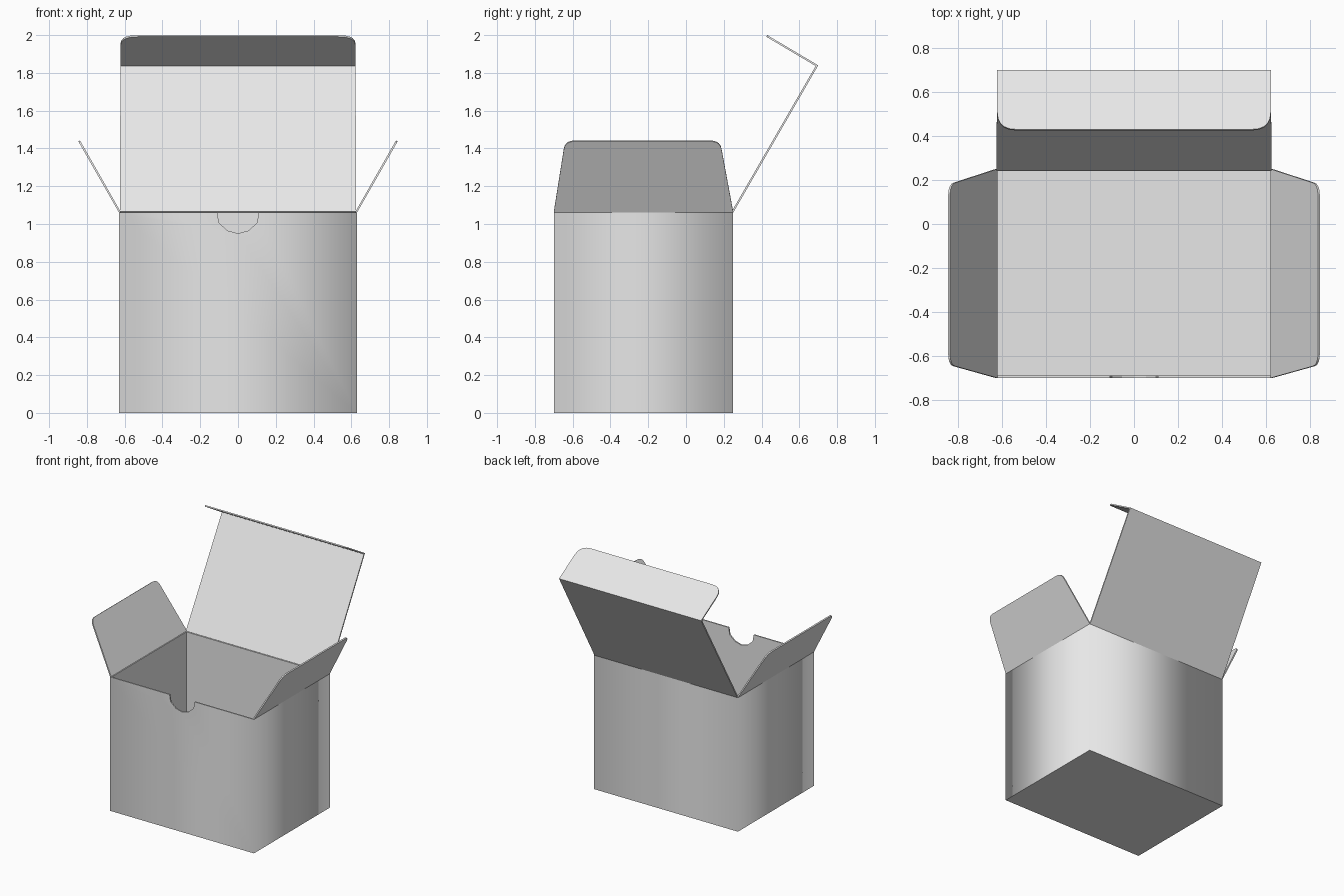
import bpy, bmesh
from mathutils import Vector

if "Cube" in bpy.data.objects:
    bpy.data.objects.remove(bpy.data.objects["Cube"], do_unlink=True)

# Carton dimensions
W = 0.63                      # half width
FRONT, BACK = -0.70, 0.25     # depth range
H = 1.06                      # wall height
THICK = 0.01
CENTRE = Vector((0, (FRONT + BACK) / 2, H / 2))

card = bpy.data.materials.new("grey card")
card.use_nodes = True
GREY = (0.8, 0.8, 0.8, 1)
card.diffuse_color = GREY
card.node_tree.nodes["Principled BSDF"].inputs["Base Color"].default_value = GREY


def faces_out(face):
    return face.normal.dot(face.calc_center_median() - CENTRE) > 0


def sheet(name, polygons):
    """Card of even thickness whose outer side follows the given polygons."""
    bm = bmesh.new()
    for poly in polygons:
        face = bm.faces.new([bm.verts.new(p) for p in poly])
        face.normal_update()
        if not faces_out(face):
            face.normal_flip()
    bmesh.ops.remove_doubles(bm, verts=bm.verts, dist=0.0001)
    mesh = bpy.data.meshes.new(name)
    bm.to_mesh(mesh)
    bm.free()
    mesh.materials.append(card)
    obj = bpy.data.objects.new(name, mesh)
    bpy.context.collection.objects.link(obj)
    mod = obj.modifiers.new("card thickness", 'SOLIDIFY')
    mod.thickness = THICK
    mod.offset = -1
    mod.use_even_offset = True
    return obj


def rounded(before, corner, after, radius, steps=5):
    """Points of a rounded corner."""
    corner = Vector(corner)
    a = corner + (Vector(before) - corner).normalized() * radius
    b = corner + (Vector(after) - corner).normalized() * radius
    points = []
    for i in range(steps + 1):
        t = i / steps
        points.append(a * (1 - t) ** 2 + corner * 2 * t * (1 - t) + b * t ** 2)
    return points


def flap(name, base_a, tip_a, tip_b, base_b, radius):
    """Panel with its two free corners rounded."""
    outline = [base_a, *rounded(base_a, tip_a, tip_b, radius),
               *rounded(tip_a, tip_b, base_b, radius), base_b]
    return sheet(name, [outline])


# Carton body: floor and walls, with a thumb notch in the front wall
half_notch = [(0.11, H), (0.10, 1.005), (0.055, 0.965)]
notch = ([(-x, z) for x, z in half_notch] + [(0, 0.95)]
         + half_notch[::-1])
front_wall = [(-W, 0), (-W, H), *notch, (W, H), (W, 0)]
walls = [[(x, FRONT, z) for x, z in front_wall],
         [(-W, BACK, 0), (W, BACK, 0), (W, BACK, H), (-W, BACK, H)]]
for x in (-W, W):
    walls.append([(x, FRONT, 0), (x, BACK, 0), (x, BACK, H), (x, FRONT, H)])
floor = [(-W, FRONT, 0), (W, FRONT, 0), (W, BACK, 0), (-W, BACK, 0)]
body = sheet("carton_body", walls + [floor])

# Soft shading around the outer upright corners, crisp everywhere else
bpy.context.view_layer.update()
graph = bpy.context.evaluated_depsgraph_get()
body.data = bpy.data.meshes.new_from_object(body.evaluated_get(graph))
body.modifiers.clear()
bm = bmesh.new()
bm.from_mesh(body.data)
bm.normal_update()
for face in bm.faces:
    face.smooth = True
for edge in bm.edges:
    edge.smooth = all(faces_out(f) and abs(f.normal.z) < 0.5
                      for f in edge.link_faces)
bm.to_mesh(body.data)
bm.free()

# Side flaps, opened outwards
for name, side in (("left_flap", 1), ("right_flap", -1)):
    tip_x, tip_z = side * 0.845, 1.437
    flap(name, (side * W, FRONT, H), (tip_x, -0.64, tip_z),
         (tip_x, 0.18, tip_z), (side * W, BACK, H), 0.05)

# Lid, swung back from the rear wall, with its folded tuck flap
LID_W, LID_Y, LID_Z = 0.622, 0.70, 1.84
sheet("lid", [[(-W + 0.004, BACK, H), (W - 0.004, BACK, H),
               (LID_W, LID_Y, LID_Z), (-LID_W, LID_Y, LID_Z)]])
flap("tuck_flap", (-LID_W, LID_Y, LID_Z), (-LID_W, 0.43, 2.0),
     (LID_W, 0.43, 2.0), (LID_W, LID_Y, LID_Z), 0.09)
